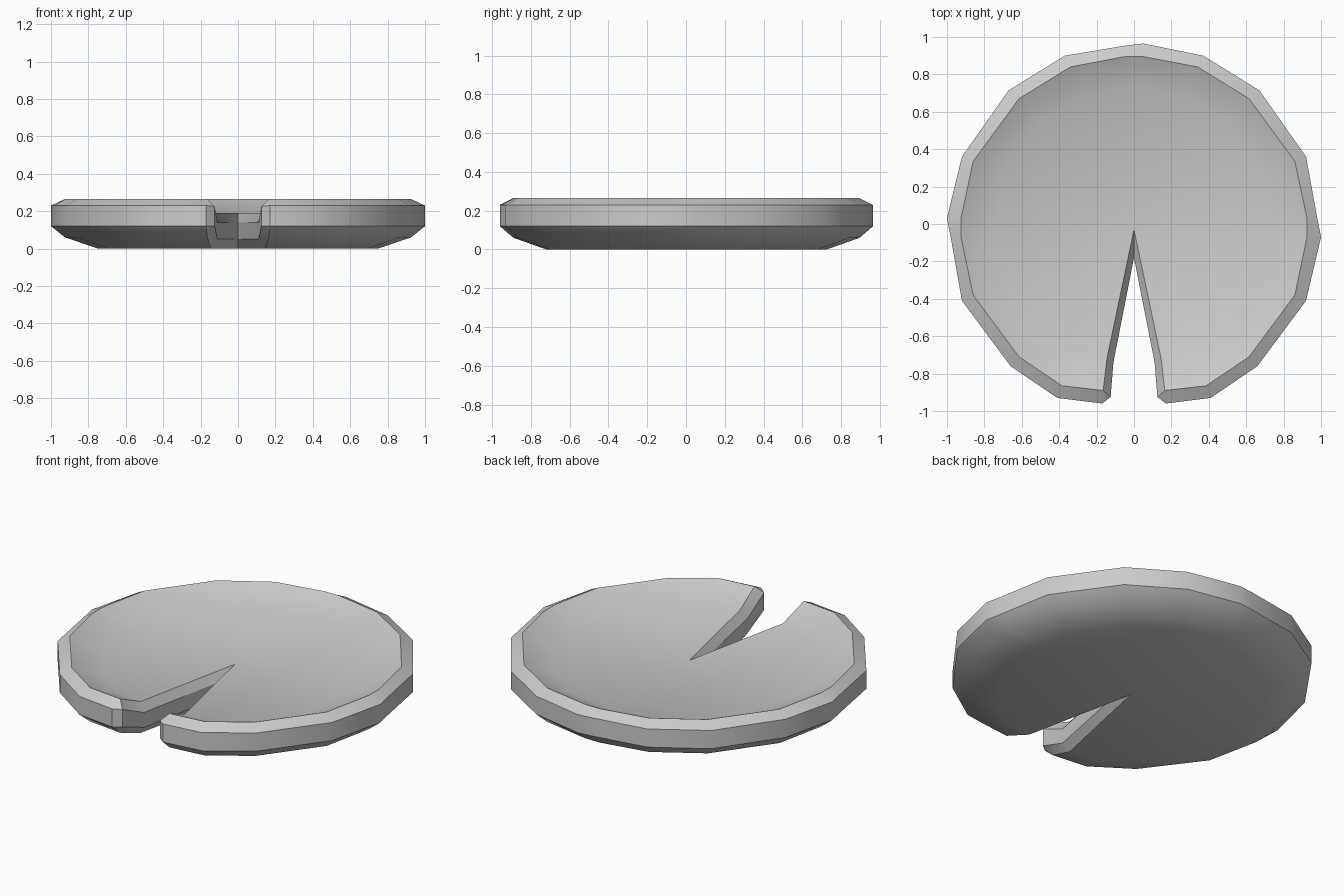
import bpy, bmesh

if "Cube" in bpy.data.objects:
    bpy.data.objects.remove(bpy.data.objects["Cube"])

# right half outlines, from the notch round to the back: widest rim and inset lip
WIDE = [(.17, -.96), (.41, -.93), (.66, -.76), (.92, -.41), (1, -.07), (.98, .03),
        (.92, .36), (.67, .715), (.37, .90), (.05, .965)]
LIP = [(.165, -.89), (.385, -.865), (.615, -.71), (.86, -.38), (.925, -.07), (.925, .03),
       (.86, .335), (.615, .67), (.34, .84), (.05, .895)]

bm = bmesh.new()


def vert(x, y, z):
    return bm.verts.new((x, y, z))


def mirrored(half):
    return half + [(-x, y) for x, y in reversed(half)]


def ring(points, z):
    return [vert(x, y, z) for x, y in points]


# outlines of each level; the rim is slightly uneven on the left
wide = mirrored(WIDE)
wide[10], wide[14], wide[15] = (-.05, .953), (-1, .03), (-.98, -.07)
lip = mirrored(LIP)
flat = mirrored([(.145, -.72)] + [(x * .81, y * .81) for x, y in LIP[1:]])

# rings from sunken top over the rim to the underside
rings = [ring(flat, .19), ring(lip, .265), ring(wide, .23),
         ring(wide, .12), ring(lip, .06), ring(flat, 0)]
for a, b in zip(rings, rings[1:]):
    for i in range(len(a) - 1):
        bm.faces.new((a[i], b[i], b[i + 1], a[i + 1]))

# top and underside
tip_top, tip_bottom = vert(0, -.03, .19), vert(0, -.03, 0)
bm.faces.new(rings[0] + [tip_top])
bm.faces.new(rings[5] + [tip_bottom])

# bevelled notch walls, one per side
tip_hi, tip_lo = vert(0, -.18, .14), vert(0, -.18, .05)
for end, s in ((0, 1), (-1, -1)):
    top, lip_t, wide_t, wide_b, lip_b, bot = [r[end] for r in rings]
    bend_hi, bend_lo = vert(s * .11, -.74, .14), vert(s * .11, -.74, .05)
    nose_hi, nose_lo = vert(s * .125, -.925, .225), vert(s * .125, -.925, .12)
    for f in ((tip_top, top, bend_hi, tip_hi), (top, lip_t, nose_hi, bend_hi),
              (tip_hi, bend_hi, bend_lo, tip_lo), (bend_hi, nose_hi, nose_lo, bend_lo),
              (tip_lo, bend_lo, bot, tip_bottom), (bend_lo, nose_lo, lip_b, bot),
              (lip_t, wide_t, nose_hi), (nose_hi, wide_t, wide_b, nose_lo),
              (nose_lo, wide_b, lip_b)):
        bm.faces.new(f)

bmesh.ops.recalc_face_normals(bm, faces=bm.faces)
mesh = bpy.data.meshes.new("lily_pad")
bm.to_mesh(mesh)
bm.free()
pad = bpy.data.objects.new("lily_pad", mesh)
bpy.context.collection.objects.link(pad)
bpy.context.view_layer.objects.active = pad
pad.select_set(True)
bpy.ops.object.shade_smooth_by_angle(angle=0.5236)
